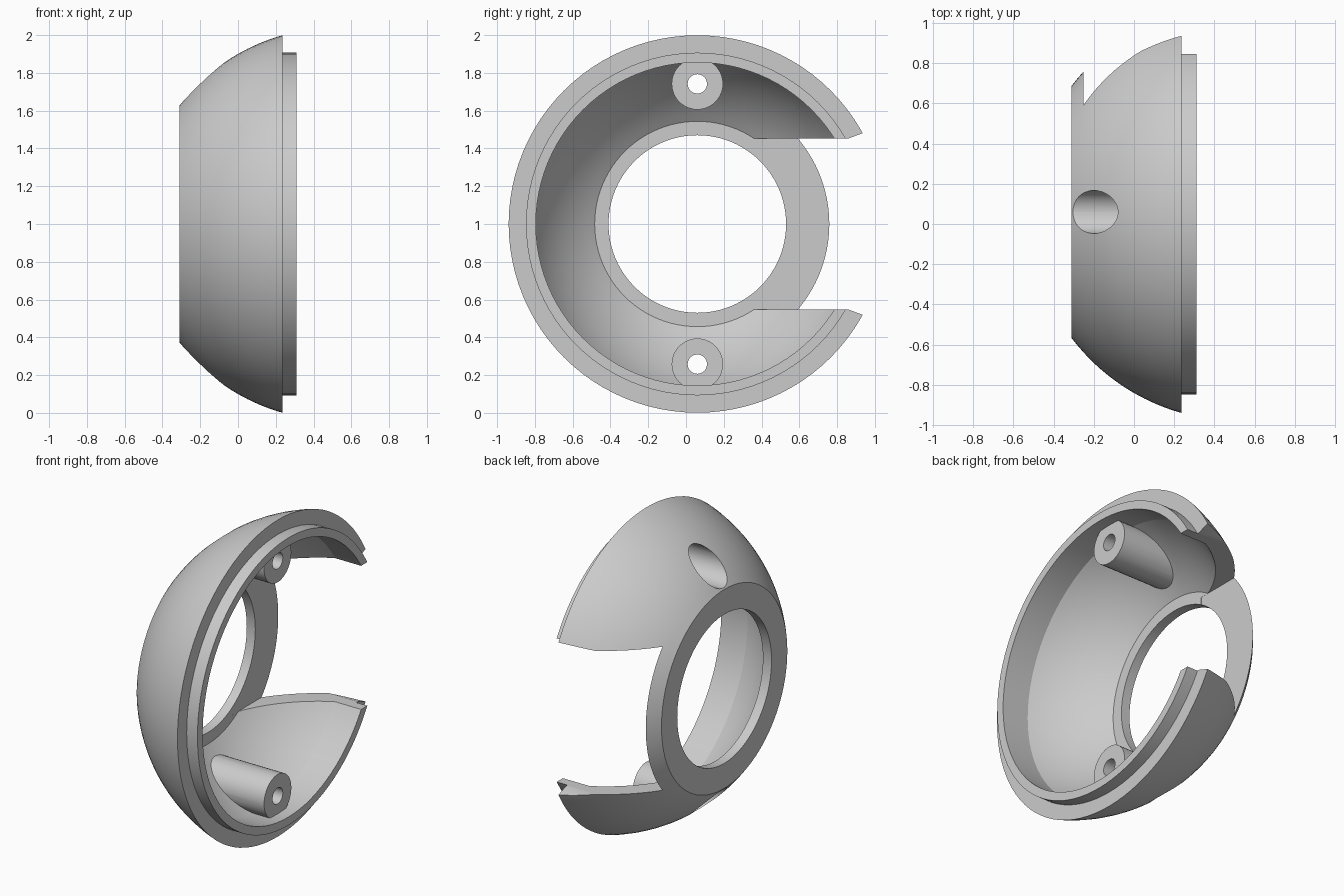
import bpy, bmesh, math
from mathutils import Matrix, Vector

if "Cube" in bpy.data.objects:
    bpy.data.objects.remove(bpy.data.objects["Cube"])

CY, CZ = 0.06, 1.0           # axis of the bowl (runs along x)
SX, R_OUT, R_IN = 0.517, 1.038, 0.94   # sphere centre and radii

grey = bpy.data.materials.new("light grey plastic")
grey.diffuse_color = (0.6, 0.6, 0.6, 1)
grey.use_nodes = True
grey.node_tree.nodes["Principled BSDF"].inputs["Base Color"].default_value = grey.diffuse_color


def finish(bm, name):
    bmesh.ops.remove_doubles(bm, verts=bm.verts, dist=1e-5)
    bmesh.ops.recalc_face_normals(bm, faces=bm.faces)
    me = bpy.data.meshes.new(name)
    bm.to_mesh(me)
    bm.free()
    me.materials.append(grey)
    ob = bpy.data.objects.new(name, me)
    bpy.context.collection.objects.link(ob)
    return ob


def lathe(name, profile, steps=96):
    """Revolve a closed (x, radius) profile around the bowl axis."""
    bm = bmesh.new()
    vs = [bm.verts.new((x, CY, CZ + r)) for x, r in profile]
    edges = [bm.edges.new((vs[i], vs[(i + 1) % len(vs)])) for i in range(len(vs))]
    bmesh.ops.spin(bm, geom=vs + edges, cent=(0, CY, CZ), axis=(1, 0, 0),
                   angle=math.tau, steps=steps, use_duplicate=False)
    return finish(bm, name)


def rod(name, x0, x1, z, r, seg=40):
    bm = bmesh.new()
    m = Matrix.Translation(((x0 + x1) / 2, CY, z)) @ Matrix.Rotation(math.pi / 2, 4, 'Y')
    bmesh.ops.create_cone(bm, cap_ends=True, segments=seg, radius1=r, radius2=r,
                          depth=x1 - x0, matrix=m)
    return finish(bm, name)


def boolean(ob, other, op):
    mod = ob.modifiers.new("bool", 'BOOLEAN')
    mod.operation, mod.object, mod.solver = op, other, 'EXACT'
    bpy.context.view_layer.objects.active = ob
    bpy.ops.object.modifier_apply(modifier=mod.name)


def drop(ob):
    bpy.data.objects.remove(ob, do_unlink=True)


def arc(R, x0, x1, n):
    pts = []
    for i in range(n + 1):
        x = x0 + (x1 - x0) * i / n
        pts.append((x, math.sqrt(R * R - (x - SX) ** 2)))
    return pts


# Bowl shell: outer sphere band, stepped lip, inner sphere, floor ring
x_in = SX - math.sqrt(R_IN ** 2 - 0.855 ** 2)
profile = (arc(R_OUT, -0.31, 0.235, 18) + [(0.235, 0.907), (0.31, 0.907), (0.31, 0.855)]
           + arc(R_IN, x_in, -0.25, 14) + [(-0.25, 0.47), (-0.31, 0.47)])
shell = lathe("bowl_shell", profile)

# Screw posts, trimmed to stay inside the outer surface
clip = lathe("post_trim", [(-0.29, 0)] + arc(R_OUT - 0.02, -0.29, 0.29, 18) + [(0.29, 0)])
for side in (1, -1):
    z = CZ + side * 0.742
    post = rod("screw_post", -0.28, 0.235, z, 0.136)
    boolean(post, clip, 'INTERSECT')
    boolean(shell, post, 'UNION')
    drop(post)
drop(clip)

# Screw holes with counterbores from the back
for side in (1, -1):
    z = CZ + side * 0.742
    for r, x0, x1 in ((0.107, -0.5, 0.03), (0.051, -0.4, 0.5)):
        cutter = rod("hole_cutter", x0, x1, z, r)
        boolean(shell, cutter, 'DIFFERENCE')
        drop(cutter)

# Side opening that leaves the floor ring whole, slightly flared at the rim
bm = bmesh.new()
outline = [(0.3, -0.453), (0.86, -0.453), (1.2, -0.578),
           (1.2, 0.578), (0.86, 0.453), (0.3, 0.453)]
face = bm.faces.new([bm.verts.new((-0.2505, y, CZ + z)) for y, z in outline])
ext = bmesh.ops.extrude_face_region(bm, geom=[face], use_keep_orig=True)
bmesh.ops.translate(bm, vec=Vector((0.8, 0, 0)),
                    verts=[g for g in ext["geom"] if isinstance(g, bmesh.types.BMVert)])
cutter = finish(bm, "opening_cutter")
boolean(shell, cutter, 'DIFFERENCE')
drop(cutter)

# Smooth curved faces, crisp edges
for o in bpy.context.selected_objects:
    o.select_set(False)
shell.select_set(True)
bpy.context.view_layer.objects.active = shell
bpy.ops.object.shade_smooth_by_angle(angle=math.radians(25))
